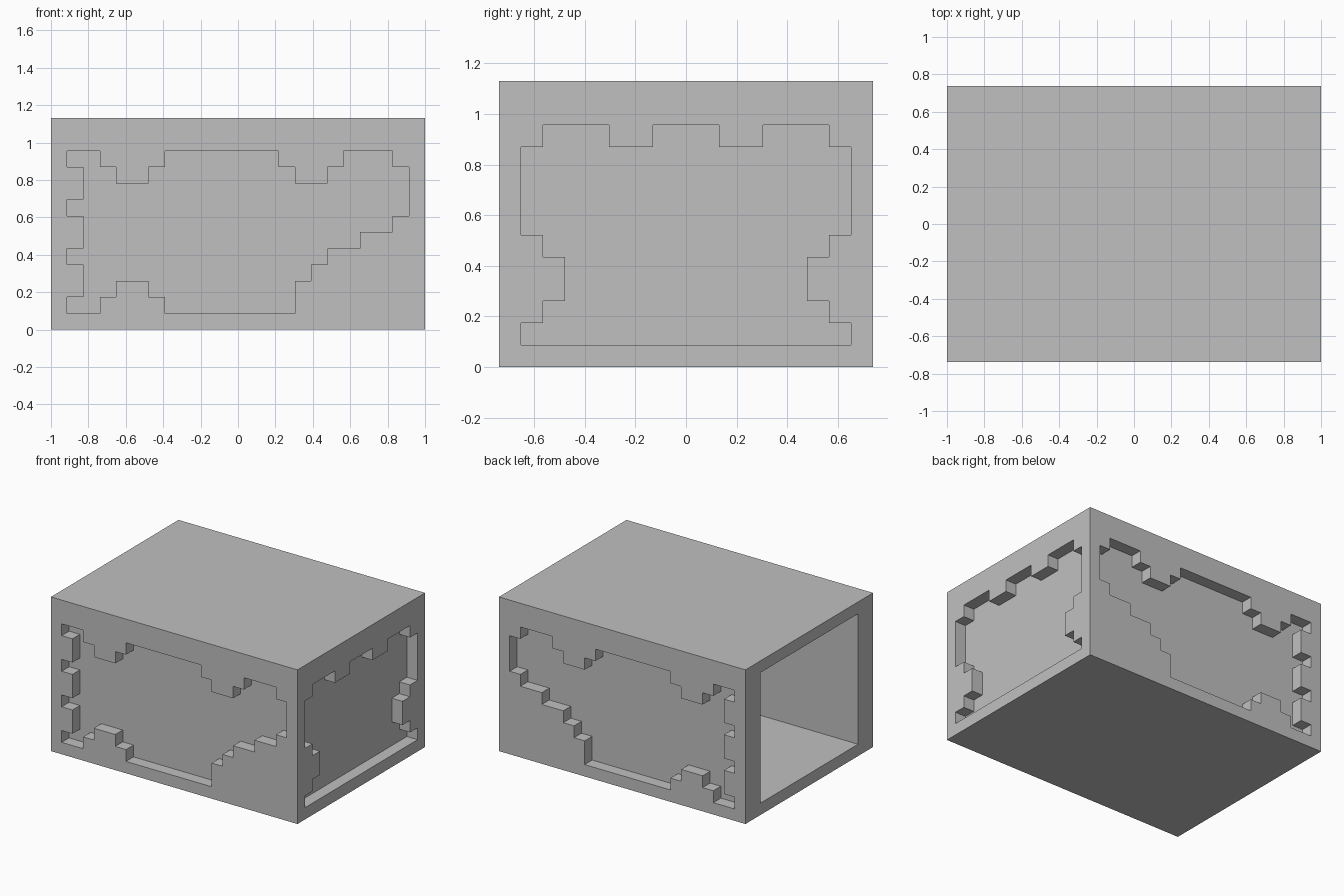
import bpy
import bmesh
from mathutils import Vector

cube = bpy.data.objects.get("Cube")
if cube:
    bpy.data.objects.remove(cube, do_unlink=True)

U = 2 / 23                      # one block of the stepped grid
L, W, H = 11.5, 8.5, 13         # half length, half width, height in blocks

grey = bpy.data.materials.new("plain_grey")
grey.use_nodes = True
colour = (0.53, 0.53, 0.53, 1)
grey.diffuse_color = colour
grey.node_tree.nodes["Principled BSDF"].inputs["Base Color"].default_value = colour


def prism(name, outline, place, start, end):
    """Extrude a 2D outline between two depths; place maps (a, b, depth) to x, y, z."""
    bm = bmesh.new()
    base = bm.faces.new([bm.verts.new(Vector(place(a, b, start)) * U) for a, b in outline])
    shift = (Vector(place(0, 0, end)) - Vector(place(0, 0, start))) * U
    new = bmesh.ops.extrude_face_region(bm, geom=[base], use_keep_orig=True)["geom"]
    bmesh.ops.translate(bm, vec=shift, verts=[v for v in new if isinstance(v, bmesh.types.BMVert)])
    bmesh.ops.recalc_face_normals(bm, faces=bm.faces)
    mesh = bpy.data.meshes.new(name)
    bm.to_mesh(mesh)
    bm.free()
    mesh.materials.append(grey)
    obj = bpy.data.objects.new(name, mesh)
    bpy.context.collection.objects.link(obj)
    return obj


def rect(half, low, high):
    return [(-half, low), (half, low), (half, high), (-half, high)]


def steps(start, moves):
    """Stepped outline: moves alternate between sideways and upward."""
    x, z = start
    points = [(x, z)]
    for i, m in enumerate(moves):
        x, z = (x + m, z) if i % 2 == 0 else (x, z + m)
        points.append((x, z))
    return points


def along_x(a, b, d):
    return (d, a, b)


def along_y(a, b, d):
    return (a, d, b)


# Outer block
box = prism("box_shell", rect(W, 0, H), along_x, -L, L)

# Stepped outline of the long side recesses: top, right slope, bottom, left teeth
side = steps((1 - L, 11), [
    2, -1, 1, -1, 2, 1, 1, 1, 7, -1, 1, -1, 2, 1, 1, 1, 3, -1, 1, -3,
    -1, -1, -2, -1, -2, -1, -1, -1, -1, -2,
    -8, 1, -1, 1, -2, -1, -1, -1, -2, 1,
    1, 2, -1, 1, 1, 2, -1, 1, 1, 2, -1])

# Half outline of the end recess, mirrored across the middle
half = [(1.5, 11)] + steps((1.5, 10), [2, 1, 3, -1, 1, -4, -1, -1, -1, -2, 1, -1, 1, -1])
end = half + [(-a, b) for a, b in reversed(half)]

cutters = [
    prism("front_recess_cutter", side, along_y, -W - 1, -W + 1),
    prism("back_recess_cutter", side, along_y, W - 1, W + 1),
    prism("end_recess_cutter", end, along_x, L - 1, L + 1),
    # Hollow inside, open at the right end
    prism("cavity_cutter", rect(W - 2, 1, H - 1), along_x, -L - 1, L - 2),
]

for cutter in cutters:
    cutter.hide_render = True
    mod = box.modifiers.new(cutter.name, "BOOLEAN")
    mod.operation = "DIFFERENCE"
    mod.solver = "EXACT"
    mod.object = cutter

# Bake the cuts and drop the helpers
bpy.context.view_layer.update()
result = bpy.data.meshes.new_from_object(box.evaluated_get(bpy.context.evaluated_depsgraph_get()))
box.modifiers.clear()
box.data = result
for cutter in cutters:
    bpy.data.objects.remove(cutter, do_unlink=True)
result.materials.clear()
result.materials.append(grey)
for poly in result.polygons:
    poly.material_index = 0
